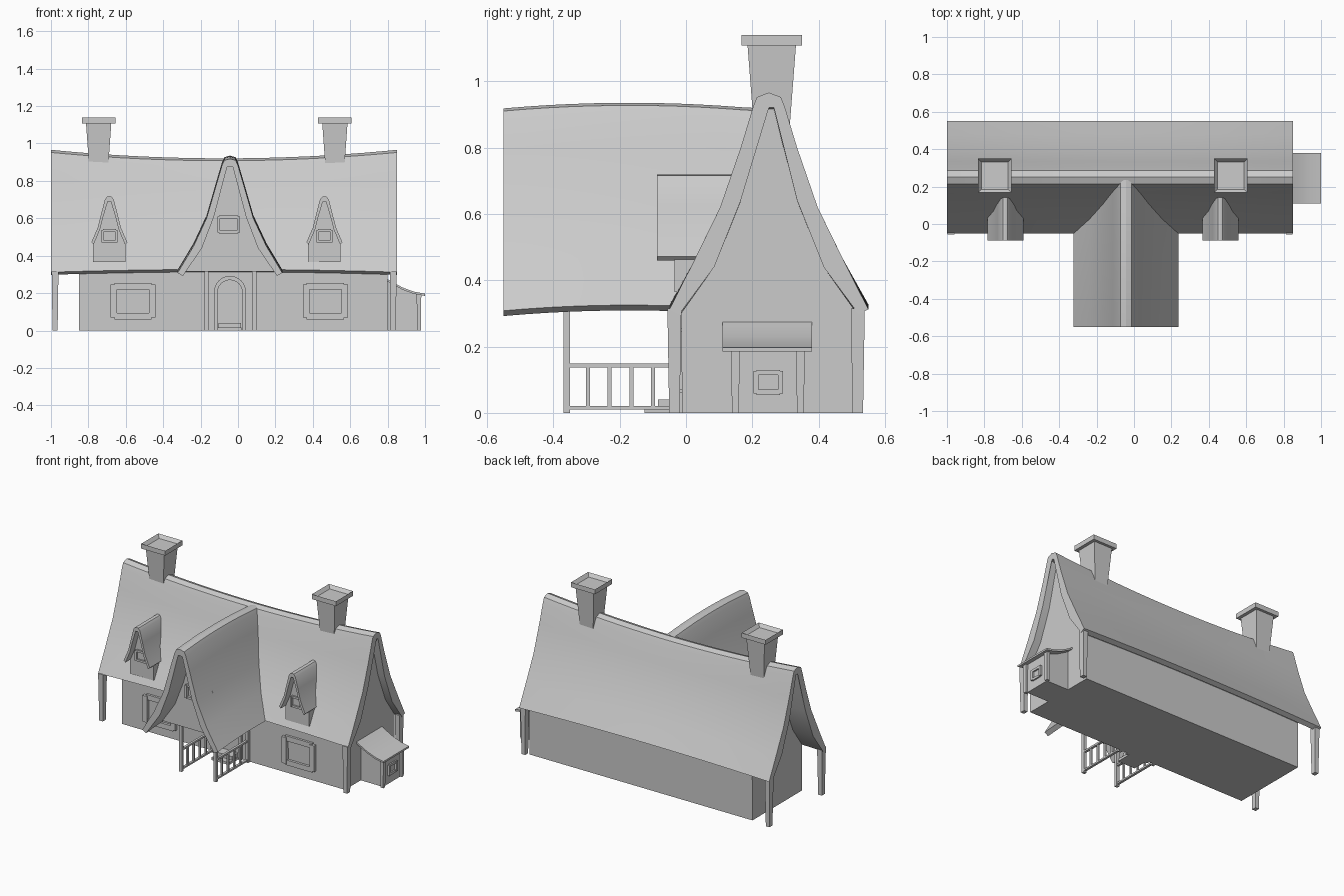
import bpy, bmesh, math

if "Cube" in bpy.data.objects:
    bpy.data.objects.remove(bpy.data.objects["Cube"])


def finish(name, bm):
    bmesh.ops.recalc_face_normals(bm, faces=bm.faces)
    me = bpy.data.meshes.new(name)
    bm.to_mesh(me)
    bm.free()
    ob = bpy.data.objects.new(name, me)
    bpy.context.collection.objects.link(ob)
    bpy.ops.object.select_all(action='DESELECT')
    ob.select_set(True)
    bpy.context.view_layer.objects.active = ob
    bpy.ops.object.shade_smooth_by_angle(angle=math.radians(25))
    return ob


def loft(name, profile, axis, s0, s1, n=1, warp=None):
    """Sweep a closed (across, z) outline along x or y, optionally bending z."""
    bm = bmesh.new()
    rings = []
    for i in range(n + 1):
        s = s0 + (s1 - s0) * i / n
        ring = []
        for a, z in profile:
            zz = z + warp(s, z) if warp else z
            ring.append(bm.verts.new((s, a, zz) if axis == 'x' else (a, s, zz)))
        rings.append(ring)
    m = len(profile)
    for r, q in zip(rings, rings[1:]):
        for j in range(m):
            bm.faces.new((r[j], r[(j + 1) % m], q[(j + 1) % m], q[j]))
    caps = [bm.faces.new(rings[0]), bm.faces.new(rings[-1])]
    bmesh.ops.triangulate(bm, faces=caps)
    return finish(name, bm)


def mirrored(half, c):
    """Half outline (offset, z) from eave to peak -> full outline about c."""
    return [(c - o, z) for o, z in half] + [(c + o, z) for o, z in reversed(half) if o > 0]


def shell(outer, inner, c):
    return mirrored(outer, c) + mirrored(inner, c)[::-1]


def box(name, x0, x1, y0, y1, z0, z1, flare=1.0, recess=0):
    """Box whose bottom is scaled by flare; recess hollows the top."""
    bm = bmesh.new()
    bmesh.ops.create_cube(bm, size=1)
    for v in bm.verts:
        f = flare if v.co.z < 0 else 1
        v.co = ((x0 + x1) / 2 + v.co.x * (x1 - x0) * f,
                (y0 + y1) / 2 + v.co.y * (y1 - y0) * f,
                z1 if v.co.z > 0 else z0)
    if recess:
        bm.normal_update()
        top = [f for f in bm.faces if f.normal.z > 0.9]
        bmesh.ops.inset_region(bm, faces=top, thickness=0.025)
        for v in top[0].verts:
            v.co.z -= recess
    return finish(name, bm)


def window(name, axis, c, z, w, h, t, face, depth):
    """Four frame bars lying on a wall; uprights stand slightly prouder."""
    def bar(part, a0, a1, z0, z1, d):
        lo, hi = min(face, face + d), max(face, face + d)
        if axis == 'x':
            box(name + part, a0, a1, lo, hi, z0, z1)
        else:
            box(name + part, lo, hi, a0, a1, z0, z1)
    for s, part in ((-1, "_left_jamb"), (1, "_right_jamb")):
        a = c + s * (w - t) / 2
        bar(part, a - t / 2, a + t / 2, z - h * .45, z + h * .45, depth)
    bar("_sill", c - w / 2 + t * .6, c + w / 2 - t * .6, z - h / 2, z - h / 2 + t, depth * .8)
    bar("_lintel", c - w / 2 + t * .6, c + w / 2 - t * .6, z + h / 2 - t, z + h / 2, depth * .8)


# Main roof: sags at the ridge, eaves lift at mid-length
def main_warp(x, z):
    k = 1 - ((x + .075) / .925) ** 2
    return k * (.015 - .06 * max(0, (z - .31) / .65))


outer = [(.300, .312), (.230, .45), (.147, .62), (.085, .80), (.048, .922), (.036, .952), (0, .966)]
inner = [(.270, .298), (.165, .44), (.085, .64), (.015, .92), (0, .92)]
loft("main_roof", shell(outer, inner, .25), 'x', -1, .85, 20, main_warp)

# House body with gable ends under the roof
body = [(.262, 0), (.264, .30)] + inner[1:]
loft("house_walls", mirrored(body, .25), 'x', -.85, .80, 16,
     lambda x, z: main_warp(x, z) if z > .2 else 0)

# Corner posts
for x in (-.978, .83):
    for y in (-.035, .518):
        box("corner_post", x - .018, x + .018, y - .021, y + .021, 0, .315, .75)


# Front cross gable over the porch
def gable_warp(y, z):
    return .017 * (1 - min(1, abs((y + .17) / .38)) ** 2)


g_outer = [(.280, .308), (.195, .45), (.125, .60), (.07, .79), (.042, .885), (.03, .91), (0, .918)]
g_inner = [(.252, .292), (.150, .44), (.085, .61), (.015, .875), (0, .875)]
loft("cross_gable_roof", shell(g_outer, g_inner, -.043), 'y', -.55, .235, 12, gable_warp)
loft("cross_gable_wall", mirrored([(.245, .305)] + g_inner[1:], -.043), 'y', -.39, .1, 8, gable_warp)
window("gable_window", 'x', -.05, .567, .12, .095, .015, -.385, -.025)

# Porch posts and side railings
for x in (-.168, .087):
    box("porch_post", x - .011, x + .011, -.37, -.35, 0, .32)
    box("wall_post", x - .011, x + .011, -.035, -.01, 0, .32)
    box("rail_top", x - .008, x + .008, -.365, -.02, .137, .149)
    box("rail_bottom", x - .008, x + .008, -.365, -.02, .01, .021)
    for k in range(4):
        y = -.295 + k * .065
        box("baluster", x - .006, x + .006, y - .006, y + .006, .015, .142)


# Arched front door and steps
def arch(r, top):
    n = 6
    return [(r, 0)] + [(r * math.cos(math.pi / 2 * i / n), top - r + r * math.sin(math.pi / 2 * i / n))
                       for i in range(n)] + [(0, top)]


loft("door_frame", shell(arch(.085, .292), arch(.066, .27), -.043), 'y', -.03, .01)
loft("door_leaf", mirrored(arch(.07, .275), -.043), 'y', -.018, .01)
box("lower_step", -.11, .02, -.125, 0, 0, .016)
box("upper_step", -.105, .015, -.085, 0, .016, .04)

# Ground floor windows
for x in (-.562, .467):
    window("front_window", 'x', x, .157, .24, .195, .034, -.005, -.03)

# Dormers
d_outer = [(.096, .472), (.062, .55), (.043, .625), (.024, .70), (.012, .715), (0, .718)]
d_inner = [(.084, .46), (.05, .54), (.032, .61), (.008, .69), (0, .69)]
for x in (-.688, .462):
    loft("dormer_roof", shell(d_outer, d_inner, x), 'y', -.088, .15)
    loft("dormer_wall", mirrored([(.087, .365), (.087, .462)] + d_inner[1:], x), 'y', -.035, .13)
    window("dormer_window", 'x', x, .505, .085, .075, .013, -.03, -.02)

# Chimneys
for x in (-.745, .518):
    box("chimney_stack", x - .068, x + .068, .185, .332, .80, 1.115, .67)
    box("chimney_cap", x - .089, x + .089, .168, .349, 1.108, 1.14, recess=.022)

# Side lean-to with curved roof
curve = [(.77, .293), (.82, .262), (.88, .23), (.94, .208), (1.0, .197)]
loft("lean_to_roof", curve + [(a, z - .012) for a, z in reversed(curve)], 'y', .11, .38)
room = [(.78, 0), (.78, .276)] + [(a, z - .008) for a, z in curve[1:4]] + [(.965, .193), (.965, 0)]
loft("lean_to_walls", room, 'y', .155, .34)
for y in (.149, .345):
    box("lean_to_post", .955, .98, y - .013, y + .013, 0, .197, .8)
window("lean_to_window", 'y', .248, .092, .09, .075, .016, .96, .018)
